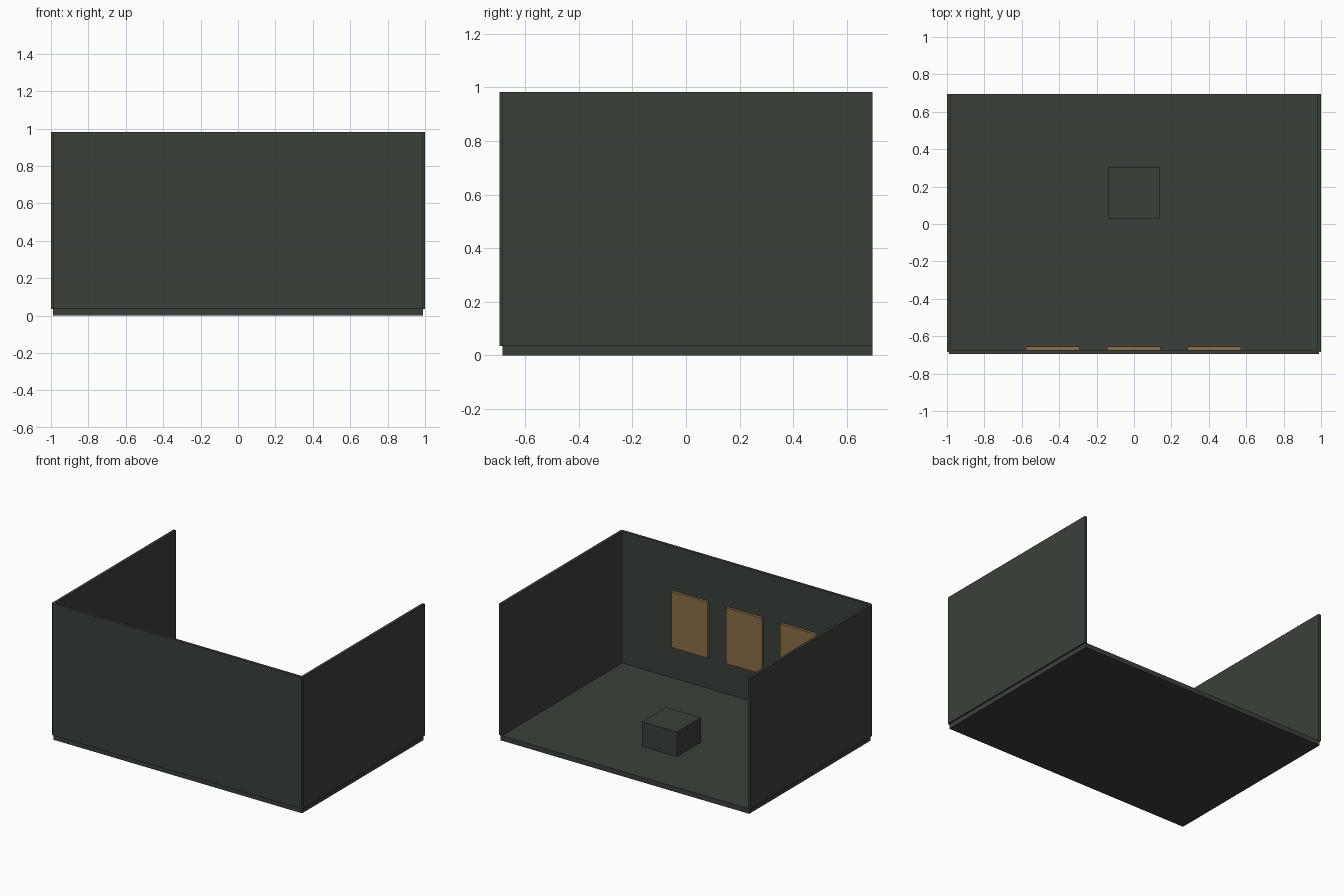
import bpy

if "Cube" in bpy.data.objects:
    bpy.data.objects.remove(bpy.data.objects["Cube"])


def material(name, rgb):
    m = bpy.data.materials.new(name)
    lin = [((c / 255 + 0.055) / 1.055) ** 2.4 for c in rgb]
    m.diffuse_color = (*lin, 1)
    m.use_nodes = True
    m.node_tree.nodes["Principled BSDF"].inputs["Base Color"].default_value = m.diffuse_color
    return m


def box(name, lo, hi, mat):
    """Axis-aligned box between two opposite corners."""
    bpy.ops.mesh.primitive_cube_add(size=1, location=[(a + b) / 2 for a, b in zip(lo, hi)])
    ob = bpy.context.object
    ob.name = name
    ob.scale = [b - a for a, b in zip(lo, hi)]
    bpy.ops.object.transform_apply(location=False, rotation=False, scale=True)
    ob.data.materials.append(mat)
    return ob


stone = material("dark grey green", (58, 64, 58))
wood = material("brown", (139, 111, 71))

FLOOR, TOP = 0.035, 0.982

# Floor slab
box("floor", (-0.99, -0.685, 0), (0.99, 0.695, FLOOR), stone)

# Walls straddle the floor edges; the back is open
box("front_wall", (-0.99, -0.695, FLOOR), (0.99, -0.675, TOP), stone)
for side, x in (("left", -0.99), ("right", 0.99)):
    box(side + "_wall", (x - 0.01, -0.685, FLOOR), (x + 0.01, 0.695, TOP), stone)

# Low block standing on the floor
box("floor_block", (-0.14, 0.03, FLOOR), (0.137, 0.305, 0.212), stone)

# Three panels hung inside the front wall
for i, x in enumerate((-0.434, -0.002, 0.43)):
    box(f"wall_panel_{i + 1}", (x - 0.143, -0.675, 0.263), (x + 0.143, -0.655, 0.664), wood)
